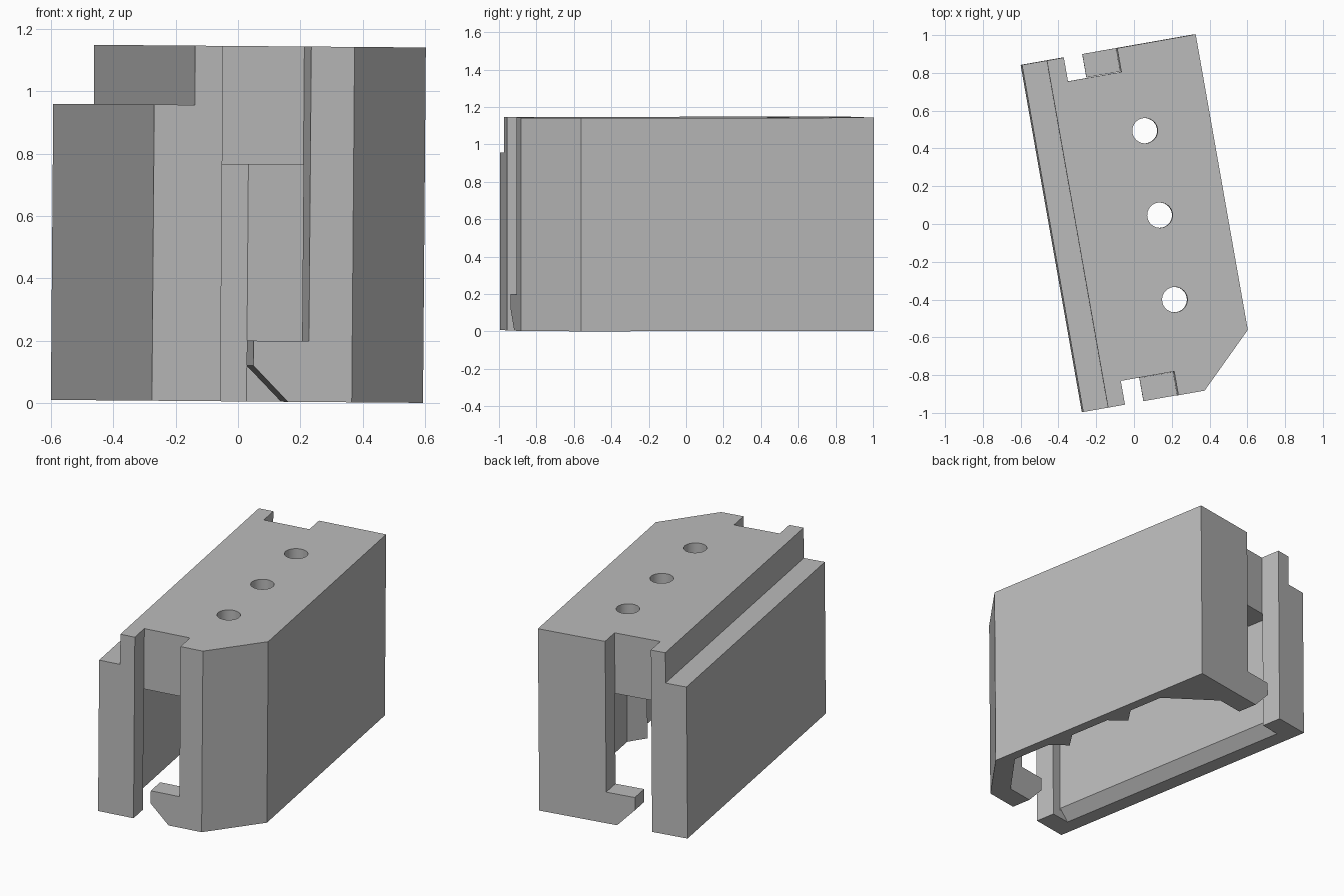
import bpy, bmesh, math
from mathutils import Matrix, Vector

cube = bpy.data.objects.get("Cube")
if cube:
    bpy.data.objects.remove(cube, do_unlink=True)

HEIGHT = 1.14
END = 0.933        # half length
INNER = 0.807      # half length of the cavity
WALL_U = 0.43      # inner face of the thick side

grey = bpy.data.materials.new("plain grey")
grey.use_nodes = True
grey.diffuse_color = (0.5, 0.5, 0.5, 1)
grey.node_tree.nodes["Principled BSDF"].inputs["Base Color"].default_value = (0.5, 0.5, 0.5, 1)


def prism(name, points, low, high, axis="z"):
    """Extrude a plan profile along z, or a cross-section along y."""
    bm = bmesh.new()
    place = (lambda a, b, c: (a, b, c)) if axis == "z" else (lambda a, b, c: (a, c, b))
    face = bm.faces.new([bm.verts.new(place(a, b, low)) for a, b in points])
    grown = bmesh.ops.extrude_face_region(bm, geom=[face])["geom"]
    moved = [v for v in grown if isinstance(v, bmesh.types.BMVert)]
    bmesh.ops.translate(bm, verts=moved, vec=Vector(place(0, 0, high - low)))
    bmesh.ops.recalc_face_normals(bm, faces=bm.faces)
    mesh = bpy.data.meshes.new(name)
    bm.to_mesh(mesh)
    bm.free()
    mesh.materials.append(grey)
    obj = bpy.data.objects.new(name, mesh)
    bpy.context.collection.objects.link(obj)
    return obj


def cut(target, cutter):
    cutter.hide_render = True
    mod = target.modifiers.new("cut", "BOOLEAN")
    mod.operation = "DIFFERENCE"
    mod.solver = "EXACT"
    mod.object = cutter
    bpy.context.view_layer.objects.active = target
    bpy.ops.object.modifier_apply(modifier=mod.name)
    bpy.data.objects.remove(cutter, do_unlink=True)


# Outer block with one bevelled corner
housing = prism("housing", [(-0.44, -END), (0.211, -END), (0.492, -0.656),
                            (0.492, END), (-0.44, END)], 0, HEIGHT)

# Shoulder along the narrow side
cut(housing, prism("shoulder_cutter", [(-0.6, 0.95), (-0.308, 0.95),
                                       (-0.308, 1.4), (-0.6, 1.4)], -1.2, 1.2, "y"))

# Cavity open at the bottom, with pointed ribs on the thick side
outline = [(-0.28, -INNER), (0.175, -INNER), (WALL_U, -0.56)]
for rib in (-0.21, 0.24):
    outline += [(WALL_U, rib - 0.09), (0.345, rib), (WALL_U, rib + 0.09)]
outline += [(WALL_U, 0.56), (0.175, INNER), (-0.28, INNER)]
cut(housing, prism("cavity_cutter", outline, -0.1, 0.76))

# Sloped lower edge inside the narrow side
cut(housing, prism("slope_cutter", [(-0.345, 0), (-0.345, -0.1), (-0.2, -0.1),
                                    (-0.2, 0.065), (-0.28, 0.065)],
                   -INNER + 0.001, INNER - 0.001, "y"))

# Hooked slot at each end
slot = [(-0.217, 1.3), (0.07, 1.3), (0.07, 0.195), (-0.11, 0.195), (-0.11, 0.115),
        (0.003, 0), (0.1, -0.1), (-0.217, -0.1)]
for low, high in ((-1.1, -INNER + 0.002), (INNER - 0.002, 1.1)):
    cut(housing, prism("slot_cutter", slot, low, high, "y"))

# Row of round holes through the top
for y in (-0.431, 0.023, 0.477):
    ring = [(0.139 + 0.067 * math.cos(math.tau * i / 40),
             y + 0.067 * math.sin(math.tau * i / 40)) for i in range(40)]
    cut(housing, prism("hole_cutter", ring, 0.6, 1.3))

# Set the finished block at its slight turn and lean
housing.data.transform(Matrix.Translation((-0.005, 0, 0.005))
                       @ Matrix.Rotation(0.008, 4, "Y")
                       @ Matrix.Rotation(math.radians(10), 4, "Z"))
bpy.ops.object.select_all(action="DESELECT")
housing.select_set(True)
bpy.context.view_layer.objects.active = housing
bpy.ops.object.shade_smooth_by_angle(angle=math.radians(25))
